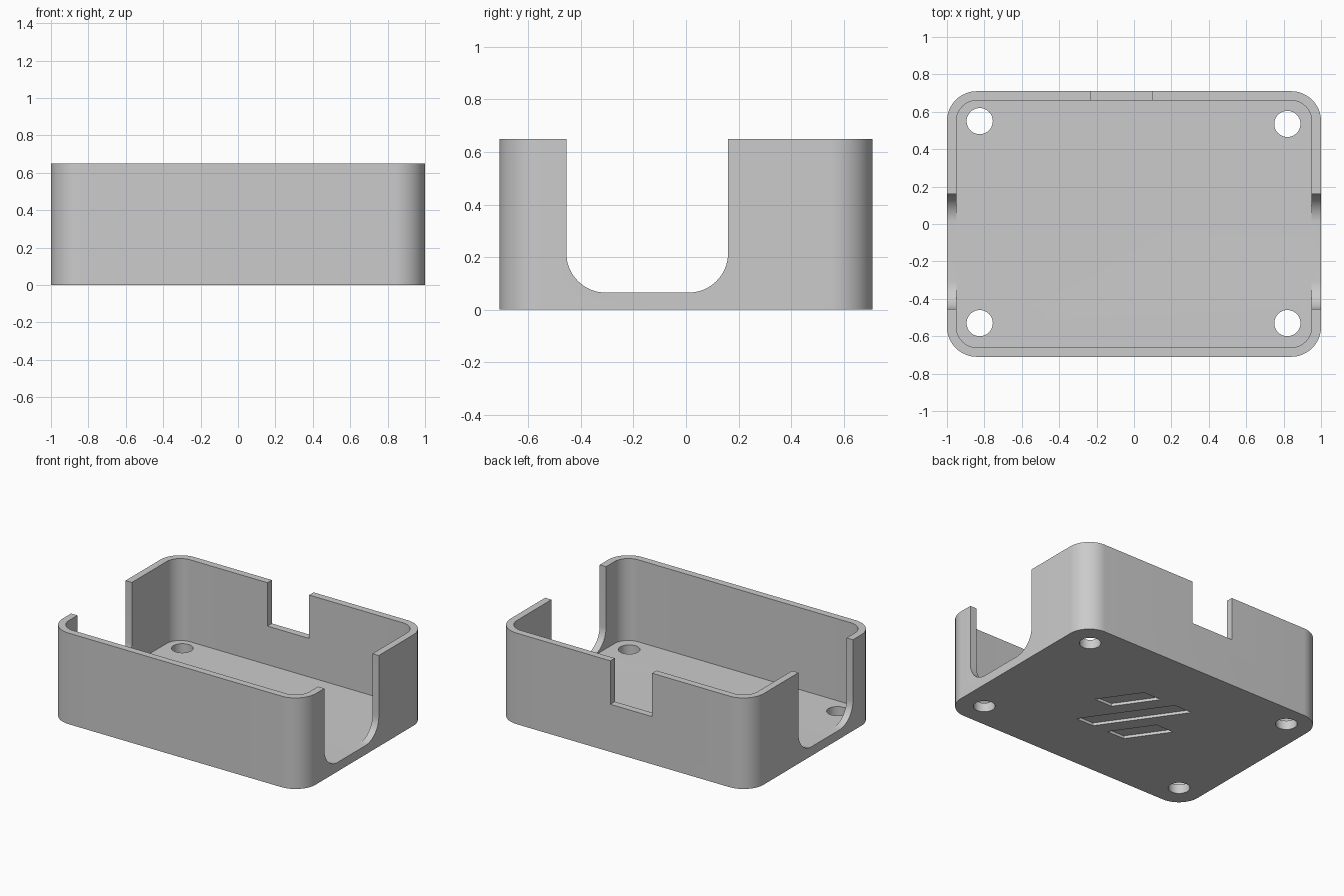
import bpy
import math
from mathutils import Vector, Matrix

if "Cube" in bpy.data.objects:
    bpy.data.objects.remove(bpy.data.objects["Cube"], do_unlink=True)

HX, HY, H = 1.0, 0.71, 0.65       # half length, half width, height
WALL, FLOOR, CORNER = 0.05, 0.065, 0.16

grey = bpy.data.materials.new("plain grey")
grey.use_nodes = True
GREY = (0.6, 0.6, 0.6, 1)
grey.diffuse_color = GREY
grey.node_tree.nodes["Principled BSDF"].inputs["Base Color"].default_value = GREY


def arc(cx, cy, r, start, end, steps=16):
    """Points on an arc, angles in degrees."""
    angles = [math.radians(start + (end - start) * i / steps) for i in range(steps + 1)]
    return [(cx + r * math.cos(a), cy + r * math.sin(a)) for a in angles]


def rounded_rect(hx, hy, r):
    cx, cy = hx - r, hy - r
    return (arc(cx, cy, r, 0, 90) + arc(-cx, cy, r, 90, 180)
            + arc(-cx, -cy, r, 180, 270) + arc(cx, -cy, r, 270, 360))


def prism(name, outline, low, high, matrix=Matrix()):
    """Extrude a counter-clockwise outline from low to high."""
    n = len(outline)
    verts = [matrix @ Vector((x, y, z)) for z in (low, high) for x, y in outline]
    faces = [list(range(n))[::-1], list(range(n, 2 * n))]
    faces += [[i, (i + 1) % n, n + (i + 1) % n, n + i] for i in range(n)]
    mesh = bpy.data.meshes.new(name)
    mesh.from_pydata(verts, [], faces)
    obj = bpy.data.objects.new(name, mesh)
    bpy.context.collection.objects.link(obj)
    return obj


def cut(target, cutter):
    """Subtract a cutter and remove it."""
    cutter.hide_render = True
    mod = target.modifiers.new(cutter.name, "BOOLEAN")
    mod.operation, mod.solver, mod.object = "DIFFERENCE", "EXACT", cutter
    bpy.context.view_layer.objects.active = target
    bpy.ops.object.modifier_apply(modifier=mod.name)
    bpy.data.objects.remove(cutter, do_unlink=True)


# Open tray with rounded corners
tray = prism("tray", rounded_rect(HX, HY, CORNER), 0, H)
tray.data.materials.append(grey)
cut(tray, prism("cavity", rounded_rect(HX - WALL, HY - WALL, CORNER - WALL), FLOOR, 1))

# Rounded U openings through both end walls (profile in y, z swept along x)
y0, y1, r = -0.455, 0.16, 0.15
u_shape = ([(y1, 1), (y0, 1)] + arc(y0 + r, FLOOR + r, r, 180, 270)
           + arc(y1 - r, FLOOR + r, r, 270, 360))
along_x = Matrix(((0, 0, 1, 0), (1, 0, 0, 0), (0, 1, 0, 0), (0, 0, 0, 1)))
cut(tray, prism("end_openings", u_shape, -1.2, 1.2, along_x))

# Square notch in the back wall
cut(tray, prism("back_notch", [(-0.23, 0.6), (0.1, 0.6), (0.1, 0.9), (-0.23, 0.9)], 0.34, 1))

# Screw holes through the floor
for x, y in ((-0.825, 0.55), (0.82, 0.535), (0.82, -0.53), (-0.825, -0.53)):
    cut(tray, prism("screw_hole", arc(x, y, 0.07, 0, 360, 40)[:-1], -0.1, 0.3))

# Three shallow slanted grooves under the floor
SLANT, WIDTH = -0.7, 0.14
for x, low, high in ((0.33, 0, 0.27), (0.26, -0.27, 0.27), (0, -0.27, 0)):
    shift = SLANT * (high - low)
    if low < 0 and high == 0:
        x = 0.0
    groove = [(x - WIDTH, low), (x, low), (x + shift, high), (x + shift - WIDTH, high)]
    cut(tray, prism("groove", groove, -0.1, 0.02))

# Smooth the rounded parts, keep the edges crisp
bpy.ops.object.select_all(action="DESELECT")
tray.select_set(True)
bpy.context.view_layer.objects.active = tray
bpy.ops.object.shade_smooth_by_angle(angle=math.radians(30))
